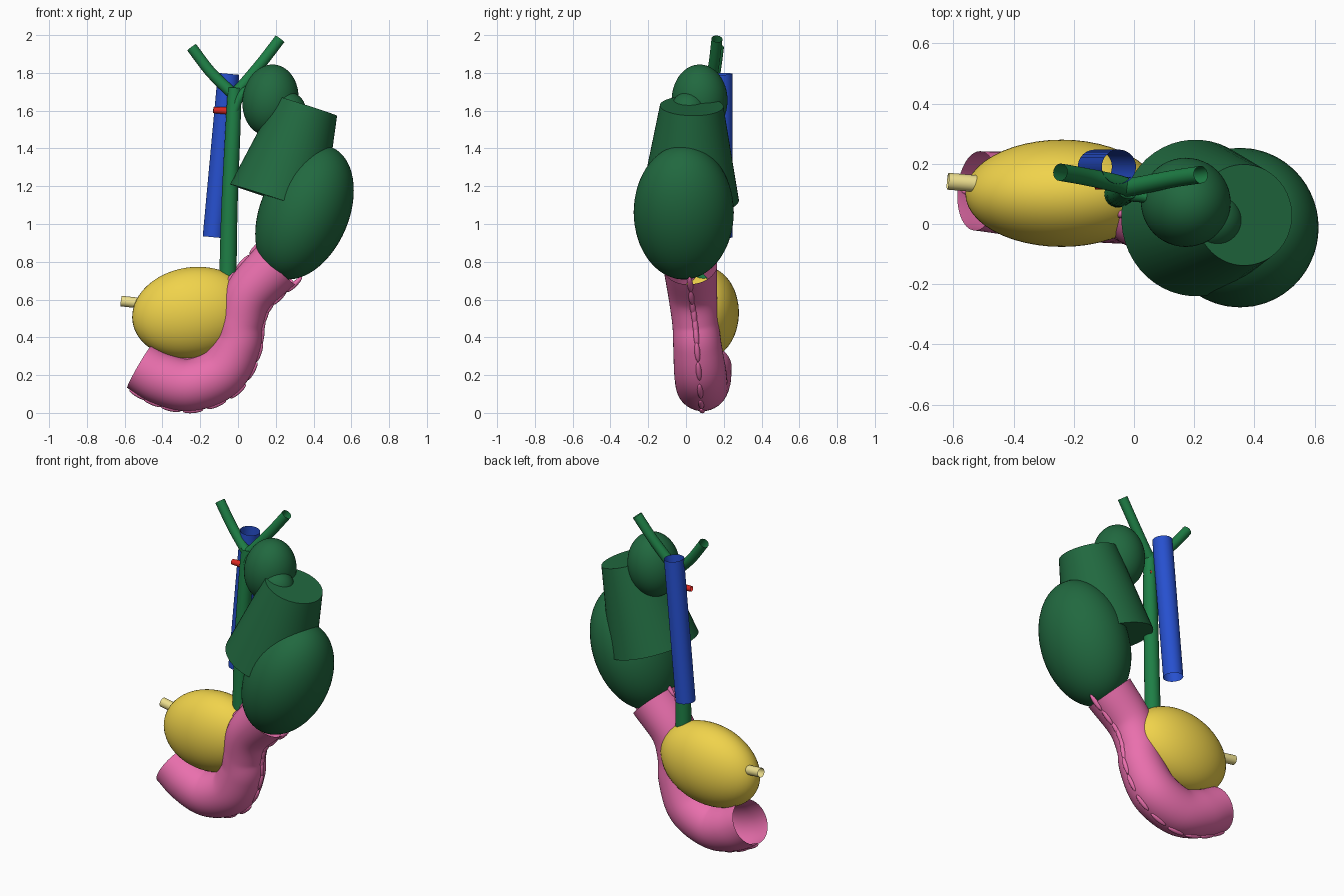
import bpy, bmesh, math
from mathutils import Vector, Matrix

if "Cube" in bpy.data.objects:
    bpy.data.objects.remove(bpy.data.objects["Cube"])


def material(name, rgb):
    m = bpy.data.materials.new(name)
    m.diffuse_color = (*rgb, 1)
    m.use_nodes = True
    m.node_tree.nodes["Principled BSDF"].inputs["Base Color"].default_value = m.diffuse_color
    return m


DARK_GREEN = material("dark_green", (0.015, 0.14, 0.05))
GREEN = material("green", (0.013, 0.21, 0.06))
BLUE = material("blue", (0.02, 0.08, 0.62))
RED = material("red", (0.7, 0.02, 0.015))
YELLOW = material("yellow", (0.87, 0.65, 0.07))
PALE = material("pale_yellow", (0.85, 0.74, 0.27))
PINK = material("pink", (0.82, 0.16, 0.42))


def finish(name, bm, mat):
    bmesh.ops.recalc_face_normals(bm, faces=bm.faces)
    me = bpy.data.meshes.new(name)
    bm.to_mesh(me)
    bm.free()
    me.materials.append(mat)
    ob = bpy.data.objects.new(name, me)
    bpy.context.collection.objects.link(ob)
    bpy.context.view_layer.objects.active = ob
    bpy.ops.object.select_all(action='DESELECT')
    ob.select_set(True)
    bpy.ops.object.shade_smooth_by_angle(angle=math.radians(40))
    return ob


def ellipsoid(name, center, radii, tilt, mat):
    """Ellipsoid leaned about y by tilt degrees."""
    bm = bmesh.new()
    bmesh.ops.create_uvsphere(
        bm, u_segments=48, v_segments=32, radius=1,
        matrix=Matrix.Translation(center) @ Matrix.Rotation(math.radians(tilt), 4, 'Y')
        @ Matrix.Diagonal((*radii, 1)))
    return finish(name, bm, mat)


def smooth_path(pts, steps=8):
    """Catmull-Rom through (x, y, z, radius) points."""
    p = [Vector(q) for q in pts]
    p = [2 * p[0] - p[1]] + p + [2 * p[-1] - p[-2]]
    out = []
    for a, b, c, d in zip(p, p[1:], p[2:], p[3:]):
        for i in range(steps):
            t = i / steps
            out.append(0.5 * (2 * b + (c - a) * t + (2 * a - 5 * b + 4 * c - d) * t**2
                              + (3 * b - a - 3 * c + d) * t**3))
    return out + [p[-2]]


def frames(path):
    """Position, tangent and radius along a path."""
    for i, q in enumerate(path):
        a, b = path[max(i - 1, 0)], path[min(i + 1, len(path) - 1)]
        yield q.xyz, (b - a).xyz.normalized(), q[3]


def tube(name, pts, mat, sides=24, steps=8):
    """Open-ended tube swept along the path."""
    bm = bmesh.new()
    rings = []
    for pos, tan, r in frames(smooth_path(pts, steps)):
        u = Vector((0, 1, 0)).cross(tan).normalized()
        v = tan.cross(u)
        rings.append([bm.verts.new(pos + r * (u * math.cos(k) + v * math.sin(k)))
                      for k in (2 * math.pi * j / sides for j in range(sides))])
    for a, b in zip(rings, rings[1:]):
        for j in range(sides):
            k = (j + 1) % sides
            bm.faces.new((a[j], a[k], b[k], b[j]))
    return finish(name, bm, mat)


# Green lobes and the tapered drum between them
ellipsoid("large_lobe", (0.352, -0.012, 1.062), (0.235, 0.265, 0.373), 23, DARK_GREEN)
ellipsoid("small_lobe", (0.172, 0.072, 1.655), (0.148, 0.148, 0.19), 8, DARK_GREEN)
ellipsoid("joint_bulb", (0.26, 0.012, 1.6), (0.1, 0.095, 0.1), 0, DARK_GREEN)
low, high = Vector((0.205, 0.02, 1.13)), Vector((0.365, 0.03, 1.625))
bm = bmesh.new()
axis = high - low
bmesh.ops.create_cone(
    bm, cap_ends=True, segments=48, radius1=0.26, radius2=0.168, depth=axis.length,
    matrix=Matrix.Translation((low + high) / 2)
    @ axis.to_track_quat('Z', 'Y').to_matrix().to_4x4() @ Matrix.Diagonal((1, 1, 1, 1)))
finish("middle_drum", bm, DARK_GREEN)

# Green duct trunk with two branches and a side link
tube("duct_trunk", [(-0.055, 0.1, 0.65, 0.046), (-0.045, 0.1, 1.1, 0.043),
                    (-0.027, 0.11, 1.5, 0.04), (-0.018, 0.12, 1.72, 0.036)], GREEN)
tube("left_duct", [(-0.015, 0.12, 1.68, 0.03), (-0.06, 0.135, 1.72, 0.03),
                   (-0.15, 0.155, 1.81, 0.029), (-0.245, 0.172, 1.935, 0.029)], GREEN)
tube("right_duct", [(-0.025, 0.12, 1.68, 0.03), (0.03, 0.13, 1.74, 0.03),
                    (0.13, 0.15, 1.86, 0.029), (0.222, 0.164, 1.98, 0.029)], GREEN)
tube("link_duct", [(-0.03, 0.1, 1.56, 0.022), (0.005, 0.095, 1.66, 0.022),
                   (0.05, 0.09, 1.715, 0.02), (0.1, 0.08, 1.72, 0.02)], GREEN)

# Blue vein and red artery
tube("vein", [(-0.13, 0.19, 0.93, 0.057), (-0.05, 0.19, 1.795, 0.057)], BLUE, 32)
tube("artery", [(-0.13, 0.13, 1.603, 0.016), (-0.07, 0.135, 1.6, 0.019),
                (0.0, 0.13, 1.59, 0.018)], RED)

# Yellow body and its pale duct
ellipsoid("yellow_body", (-0.24, 0.102, 0.53), (0.322, 0.178, 0.241), -9, YELLOW)
tube("pale_duct", [(-0.618, 0.142, 0.592, 0.028), (-0.42, 0.125, 0.57, 0.028)], PALE)

# Pink curved bowel
BOWEL = [(-0.52, 0.11, 0.247, 0.132), (-0.4, 0.1, 0.18, 0.138), (-0.25, 0.085, 0.148, 0.138),
         (-0.09, 0.075, 0.215, 0.138), (-0.008, 0.06, 0.36, 0.128), (0.01, 0.05, 0.48, 0.123),
         (0.06, 0.035, 0.63, 0.13), (0.2, 0.022, 0.78, 0.143)]
tube("bowel", BOWEL, PINK, 40)

# Beaded seams along the outer and inner bends of the bowel
for name, side in (("outer_seam", 1), ("inner_seam", -1)):
    bm = bmesh.new()
    for pos, tan, r in list(frames(smooth_path(BOWEL, 2)))[1:]:
        out = Vector((0, 1, 0)).cross(tan).normalized() * side
        rot = Matrix((out, tan.cross(out), tan)).transposed().to_4x4()
        bmesh.ops.create_uvsphere(
            bm, u_segments=12, v_segments=10, radius=1,
            matrix=Matrix.Translation(pos + out * r * 0.985) @ rot
            @ Matrix.Diagonal((0.014, 0.015, 0.055, 1)))
    finish(name, bm, PINK)
